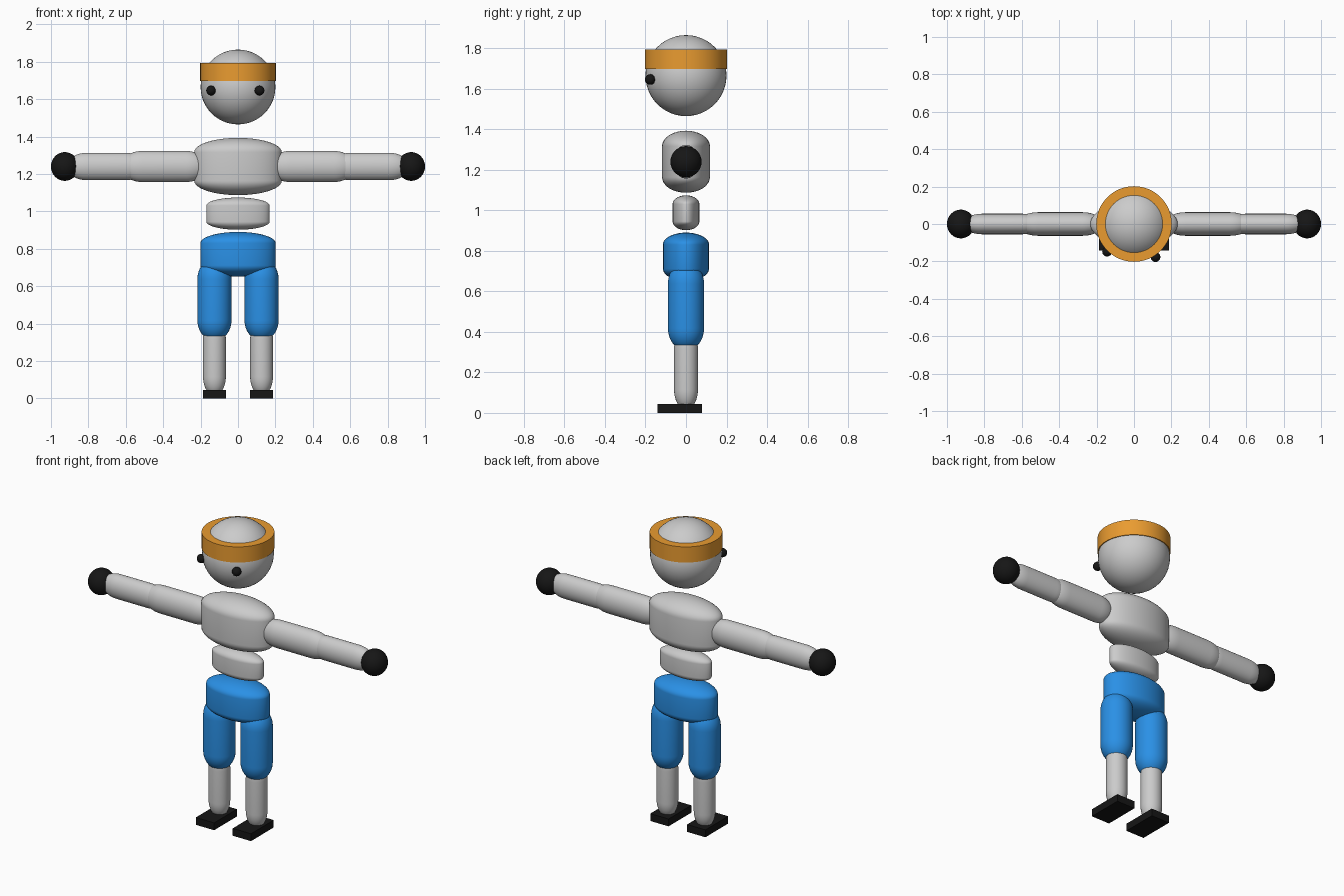
import bpy, bmesh
from math import sin, cos, pi
from mathutils import Matrix, Vector

if "Cube" in bpy.data.objects:
    bpy.data.objects.remove(bpy.data.objects["Cube"])


def material(name, rgb):
    m = bpy.data.materials.new(name)
    m.diffuse_color = (*rgb, 1)
    m.use_nodes = True
    m.node_tree.nodes["Principled BSDF"].inputs["Base Color"].default_value = m.diffuse_color
    return m


BLUE = material("blue", (0.023, 0.28, 0.79))
ORANGE = material("orange", (0.82, 0.33, 0.03))
BLACK = material("black", (0.008, 0.008, 0.008))


def finish(bm, name, centre, size, mat, smooth=True, along_x=False):
    """Scale a unit shape to its half sizes, place it, and make the object."""
    if along_x:
        bm.transform(Matrix.Rotation(pi / 2, 4, 'Y'))
    bm.transform(Matrix.Diagonal((*size, 1)))
    bmesh.ops.recalc_face_normals(bm, faces=bm.faces)
    me = bpy.data.meshes.new(name)
    bm.to_mesh(me)
    bm.free()
    ob = bpy.data.objects.new(name, me)
    ob.location = centre
    bpy.context.collection.objects.link(ob)
    if mat:
        me.materials.append(mat)
    if smooth:
        bpy.ops.object.select_all(action='DESELECT')
        ob.select_set(True)
        bpy.context.view_layer.objects.active = ob
        bpy.ops.object.shade_smooth_by_angle(angle=0.7)
    return ob


def capsule(name, centre, size, mat=None, along_x=False):
    """Lathed capsule whose round caps each take a quarter of the length."""
    bm = bmesh.new()
    n = 12
    cap = [(sin(i * pi / 2 / n), 0.5 + 0.5 * cos(i * pi / 2 / n)) for i in range(n + 1)]
    profile = cap + [(r, -z) for r, z in reversed(cap)]
    verts = [bm.verts.new((r, 0, z)) for r, z in profile]
    edges = [bm.edges.new(pair) for pair in zip(verts, verts[1:])]
    bmesh.ops.spin(bm, geom=verts + edges, cent=(0, 0, 0), axis=(0, 0, 1),
                   angle=2 * pi, steps=48)
    bmesh.ops.remove_doubles(bm, verts=bm.verts, dist=1e-4)
    return finish(bm, name, centre, size, mat, along_x=along_x)


def ball(name, centre, size, mat=None, segments=48):
    bm = bmesh.new()
    bmesh.ops.create_uvsphere(bm, u_segments=segments, v_segments=segments // 2, radius=1)
    return finish(bm, name, centre, size, mat)


# Head, headband and eyes (the eyes are not quite symmetric)
ball("head", (0, 0, 1.665), (0.2, 0.2, 0.2))
band = bmesh.new()
bmesh.ops.create_cone(band, cap_ends=True, segments=64, radius1=1, radius2=1, depth=2)
finish(band, "headband", (0, 0, 1.745), (0.202, 0.202, 0.048), ORANGE)
ball("left_eye", (-0.144, -0.148, 1.646), (0.026, 0.026, 0.026), BLACK, 24)
ball("right_eye", (0.115, -0.177, 1.646), (0.026, 0.026, 0.026), BLACK, 24)

# Body
capsule("chest", (0, 0, 1.24), (0.234, 0.118, 0.153))
capsule("waist", (0, 0, 0.988), (0.169, 0.066, 0.086))
capsule("hips", (0, 0, 0.771), (0.201, 0.114, 0.119), BLUE)

# Limbs, mirrored left and right
for side, s in (("left", -1), ("right", 1)):
    capsule(side + "_upper_arm", (s * 0.395, 0, 1.24), (0.233, 0.063, 0.083), along_x=True)
    capsule(side + "_forearm", (s * 0.705, 0, 1.24), (0.21, 0.055, 0.073), along_x=True)
    ball(side + "_hand", (s * 0.926, 0, 1.24), (0.074, 0.077, 0.077), BLACK, 32)
    capsule(side + "_thigh", (s * 0.126, 0, 0.528), (0.091, 0.089, 0.22), BLUE)
    capsule(side + "_shin", (s * 0.126, 0, 0.216), (0.061, 0.059, 0.2))
    foot = bmesh.new()
    bmesh.ops.create_cube(foot, size=2)
    finish(foot, side + "_foot", (s * 0.125, -0.031, 0.0225), (0.062, 0.11, 0.0225),
           BLACK, smooth=False)
